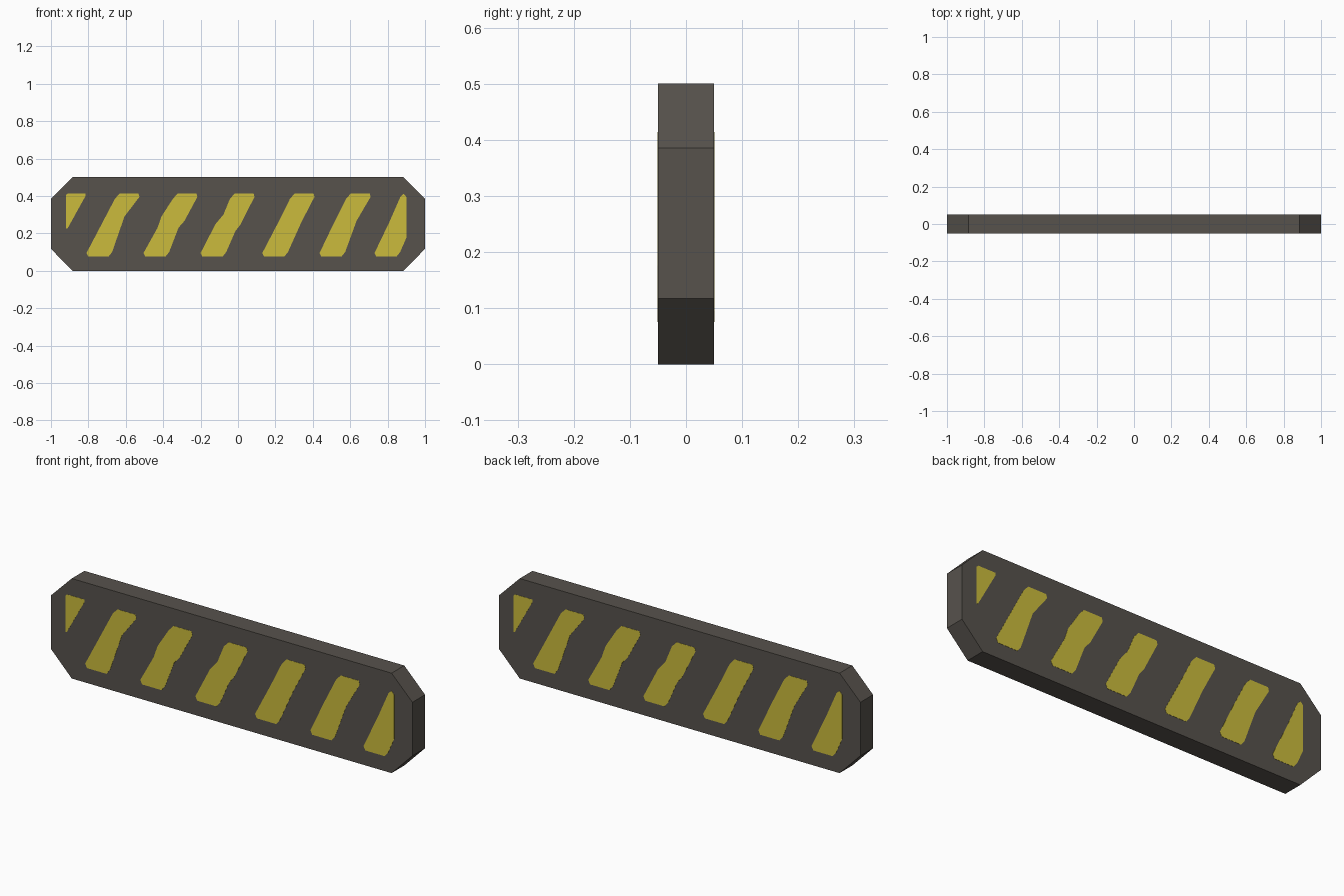
import bpy, bmesh

if "Cube" in bpy.data.objects:
    bpy.data.objects.remove(bpy.data.objects["Cube"])


def material(name, rgb):
    m = bpy.data.materials.new(name)
    m.diffuse_color = (*rgb, 1)
    m.use_nodes = True
    m.node_tree.nodes["Principled BSDF"].inputs["Base Color"].default_value = m.diffuse_color
    return m


dark = material("dark_grey", (0.095, 0.085, 0.073))
yellow = material("warning_yellow", (0.60, 0.50, 0.045))


def prism(name, outline, y0, y1, mat):
    """Extrude an (x, z) outline from y0 to y1."""
    bm = bmesh.new()
    face = bm.faces.new([bm.verts.new((x, y0, z)) for x, z in outline])
    ext = bmesh.ops.extrude_face_region(bm, geom=[face])
    moved = [v for v in ext["geom"] if isinstance(v, bmesh.types.BMVert)]
    bmesh.ops.translate(bm, verts=moved, vec=(0, y1 - y0, 0))
    bmesh.ops.recalc_face_normals(bm, faces=bm.faces)
    me = bpy.data.meshes.new(name)
    bm.to_mesh(me)
    bm.free()
    me.materials.append(mat)
    ob = bpy.data.objects.new(name, me)
    bpy.context.collection.objects.link(ob)
    return ob


# Board: a slab with four cut corners
cx, lo, hi = 0.885, 0.117, 0.385
prism("barrier_board", [(-cx, 0), (cx, 0), (1, lo), (1, hi),
                        (cx, 0.5), (-cx, 0.5), (-1, hi), (-1, lo)],
      -0.05, 0.05, dark)


# Worn stripe ends share the same clipped corners
def foot(x):
    return [(x, .095), (x + .01, .075), (x + .117, .075), (x + .137, .10)]


def head(x):
    return [(x, .395), (x - .005, .414), (x - .105, .414), (x - .131, .385)]


# Full stripes: foot x, head x, points on right edge (up), left edge (down)
full = [
    (-.81, -.527, [(-.607, .29)], [(-.725, .257)]),
    (-.505, -.217, [(-.318, .23), (-.286, .267)], [(-.41, .289), (-.43, .23)]),
    (-.20, .088, [(-.013, .214), (.013, .246)], [(-.078, .30), (-.12, .25)]),
    (.13, .409, [(.34, .262)], [(.217, .262)]),
    (.436, .709, [(.634, .267)], [(.516, .262)]),
]
stripes = [foot(b) + right + head(t) + left for b, t, right, left in full]

# Clipped stripes at both ends
stripes.append([(-.92, .225), (-.912, .225), (-.815, .40), (-.815, .414),
                (-.91, .414), (-.92, .405)])
stripes.append(foot(.73) + [(.90, .176), (.90, .395), (.885, .412),
                            (.868, .395), (.81, .262)])

# Paint plates on the front, and turned half round for the back
for i, pts in enumerate(stripes, 1):
    prism(f"front_stripe_{i}", pts, -0.051, -0.049, yellow)
    prism(f"back_stripe_{i}", [(-x, z) for x, z in pts], 0.051, 0.049, yellow)
